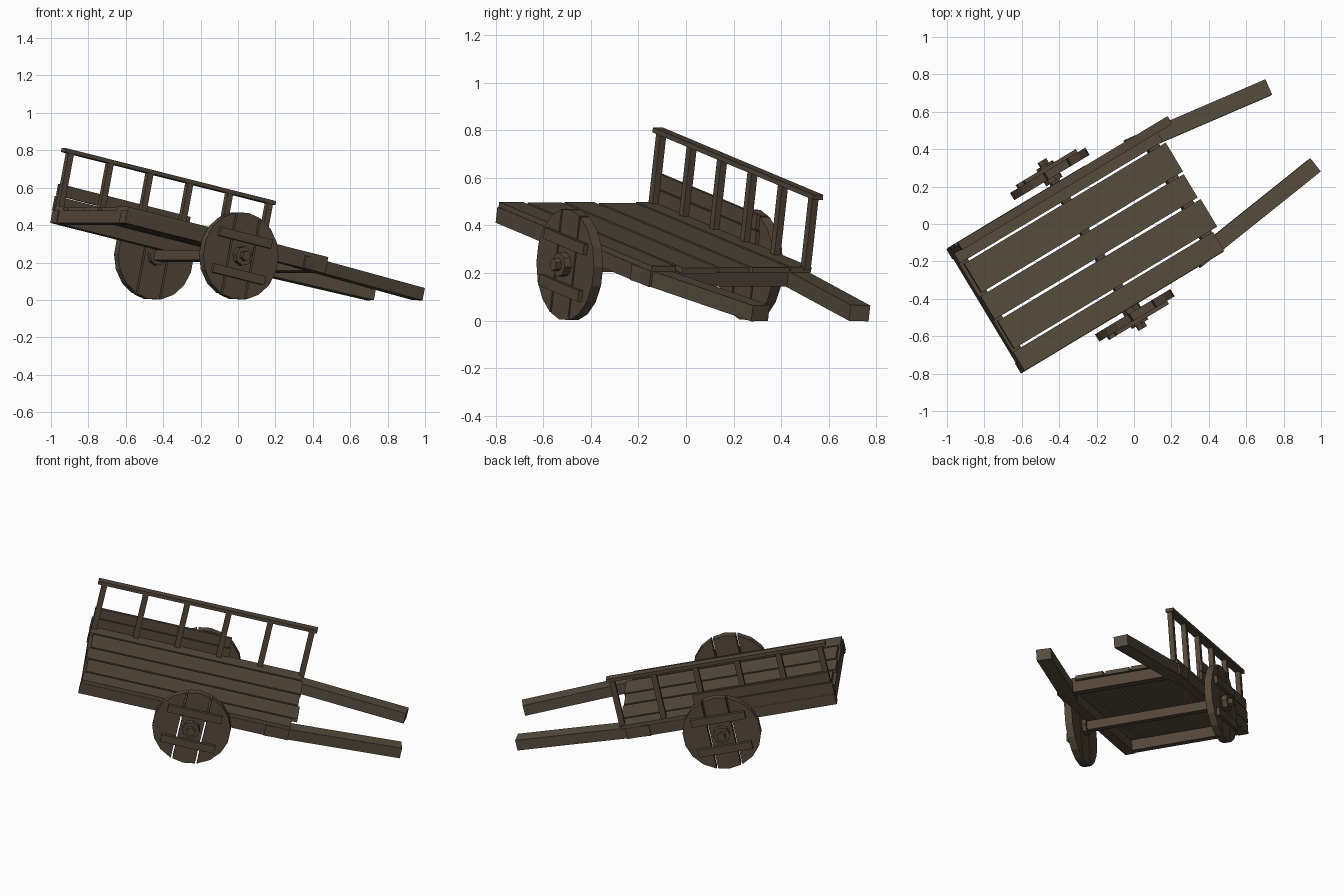
import bpy, bmesh
from math import radians, atan2
from mathutils import Matrix, Vector

cube = bpy.data.objects.get("Cube")
if cube:
    bpy.data.objects.remove(cube, do_unlink=True)


def material(name, rgb):
    m = bpy.data.materials.new(name)
    m.use_nodes = True
    m.diffuse_color = (*rgb, 1)
    m.node_tree.nodes["Principled BSDF"].inputs["Base Color"].default_value = (*rgb, 1)
    return m


deck_wood = material("weathered wood", (0.095, 0.073, 0.047))
frame_wood = material("brown wood", (0.090, 0.064, 0.043))

# The cart is built level along x, then turned and tipped onto its handles
PLACE = (Matrix.Translation((-0.235, -0.125, 0.36))
         @ Matrix.Rotation(radians(31), 4, 'Z')
         @ Matrix.Rotation(radians(12.2), 4, 'Y'))


def finish(name, bm, mat):
    bmesh.ops.recalc_face_normals(bm, faces=bm.faces)
    bm.transform(PLACE)
    me = bpy.data.meshes.new(name)
    bm.to_mesh(me)
    bm.free()
    me.materials.append(mat)
    ob = bpy.data.objects.new(name, me)
    bpy.context.collection.objects.link(ob)
    return ob


def box(name, x, y, z, mat):
    """Box between the given pairs of limits."""
    bm = bmesh.new()
    lo, hi = Vector((x[0], y[0], z[0])), Vector((x[1], y[1], z[1]))
    bmesh.ops.create_cube(bm, size=1, matrix=Matrix.Translation((lo + hi) / 2)
                          @ Matrix.Diagonal((*(hi - lo), 1)))
    return finish(name, bm, mat)


def cylinder(bm, radius, y0, y1, sides, centre):
    """Cylinder lying along y."""
    mat = (Matrix.Translation((centre[0], (y0 + y1) / 2, centre[1]))
           @ Matrix.Rotation(radians(90), 4, 'X'))
    bmesh.ops.create_cone(bm, cap_ends=True, segments=sides, radius1=radius,
                          radius2=radius, depth=abs(y1 - y0), matrix=mat)


# Deck planks, with slightly uneven ends
planks = [(-0.385, -0.268, -0.655, 0.62), (-0.255, -0.083, -0.64, 0.655),
          (-0.068, 0.078, -0.65, 0.645), (0.092, 0.272, -0.635, 0.65),
          (0.285, 0.385, -0.655, 0.64)]
for i, (y0, y1, x0, x1) in enumerate(planks):
    box(f"deck_plank_{i + 1}", (x0, x1), (y0, y1), (-0.024, 0), deck_wood)

# Frame under the deck
for side, s in (("right", -1), ("left", 1)):
    box(f"{side}_side_beam", (-0.66, 0.62), sorted((s * 0.325, s * 0.388)),
        (-0.09, -0.022), frame_wood)
box("rear_cross_beam", (-0.655, -0.60), (-0.33, 0.33), (-0.088, -0.022), frame_wood)
box("front_cross_beam", (0.555, 0.62), (-0.33, 0.33), (-0.088, -0.022), frame_wood)

# Handles, converging towards their tips
for side, s in (("right", -1), ("left", 1)):
    start, tip = Vector((0.47, s * 0.352, -0.056)), Vector((1.295, s * 0.243, -0.056))
    run = tip - start
    bm = bmesh.new()
    bmesh.ops.create_cube(bm, size=1, matrix=Matrix.Translation((start + tip) / 2)
                          @ Matrix.Rotation(atan2(run.y, run.x), 4, 'Z')
                          @ Matrix.Diagonal((run.length, 0.09, 0.068, 1)))
    finish(f"{side}_handle", bm, deck_wood)

# Railing and side boards on the left
for i in range(6):
    x = -0.635 + i * 0.254
    box(f"railing_post_{i + 1}", (x - 0.017, x + 0.017), (0.345, 0.375),
        (-0.01, 0.3), frame_wood)
box("railing_top", (-0.675, 0.665), (0.34, 0.388), (0.295, 0.316), frame_wood)
box("lower_side_board", (-0.662, 0.19), (0.372, 0.39), (-0.02, 0.057), frame_wood)
box("upper_side_board", (-0.655, 0.18), (0.372, 0.39), (0.062, 0.125), frame_wood)

# Axle and wheels
AX, AZ, R = 0.044, -0.118, 0.235
box("axle", (AX - 0.025, AX + 0.025), (-0.42, 0.43), (AZ - 0.027, AZ + 0.027), frame_wood)

for side, s, face in (("right", -1, 0.412), ("left", 1, 0.425)):
    outer = face + 0.045

    # Wheel disc sawn into three boards
    slats = bmesh.new()
    for lo, hi in ((-R, -0.079), (-0.069, 0.069), (0.079, R)):
        bm = bmesh.new()
        cylinder(bm, R, s * face, s * outer, 18, (AX, AZ))
        for cut, n in ((lo, -1), (hi, 1)):
            if abs(cut) < R:
                res = bmesh.ops.bisect_plane(
                    bm, geom=bm.verts[:] + bm.edges[:] + bm.faces[:],
                    plane_co=(AX + cut, 0, 0), plane_no=(n, 0, 0), clear_outer=True)
                rim = [e for e in res["geom_cut"] if isinstance(e, bmesh.types.BMEdge)]
                bmesh.ops.edgeloop_fill(bm, edges=rim)
        part = bpy.data.meshes.new("slat")
        bm.to_mesh(part)
        bm.free()
        slats.from_mesh(part)
        bpy.data.meshes.remove(part)
    finish(f"{side}_wheel", slats, frame_wood)

    # Battens across the boards
    for label, dz in (("upper", 0.1), ("lower", -0.1)):
        box(f"{side}_wheel_{label}_batten", (AX - 0.165, AX + 0.165),
            sorted((s * outer, s * (outer + 0.02))),
            (AZ + dz - 0.024, AZ + dz + 0.024), frame_wood)

    # Hub and axle end
    bm = bmesh.new()
    cylinder(bm, 0.052, s * (face - 0.025), s * (outer + 0.033), 8, (AX, AZ))
    cylinder(bm, 0.028, s * outer, s * (outer + 0.06), 6, (AX, AZ))
    finish(f"{side}_hub", bm, frame_wood)
